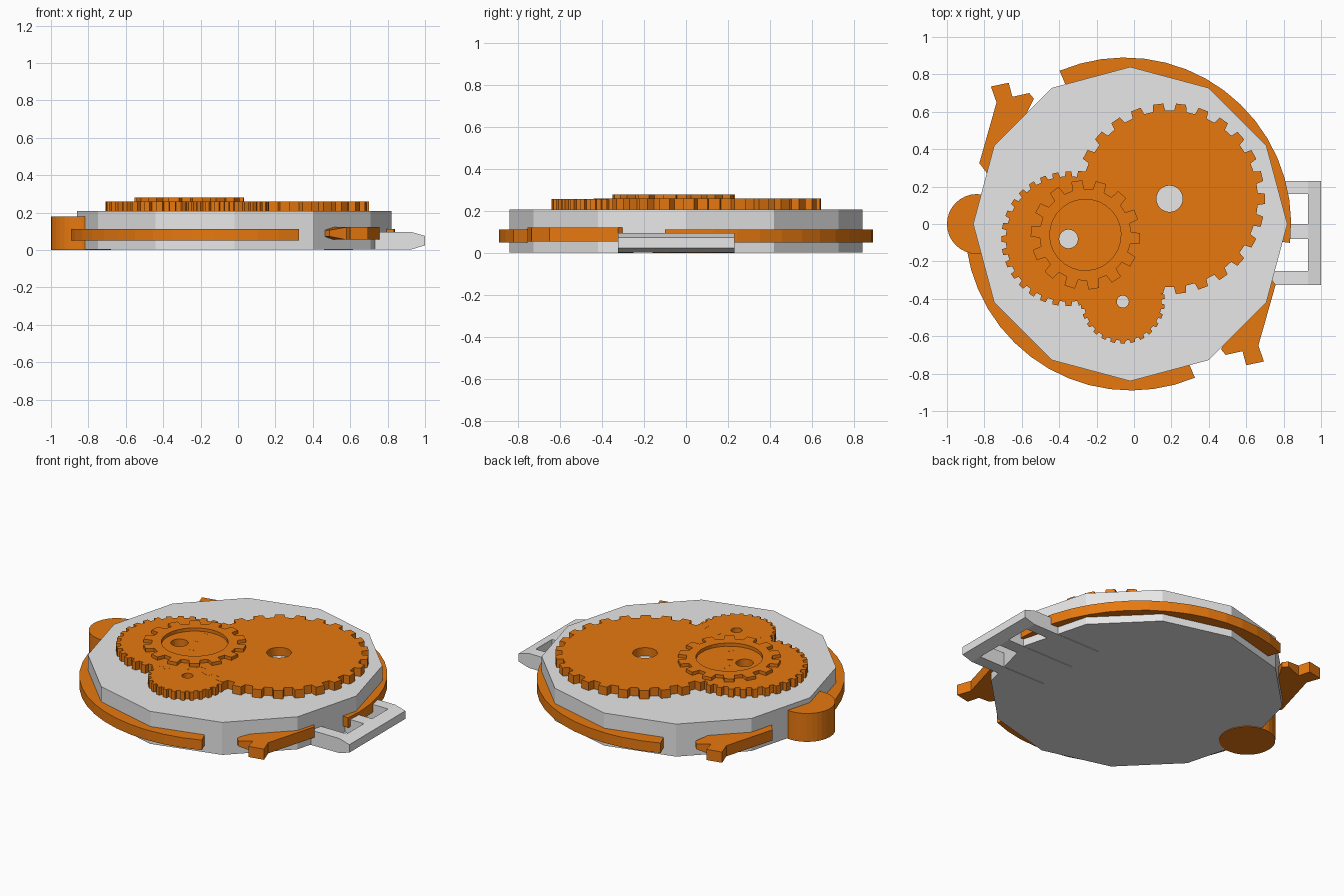
import bpy, bmesh, math
from math import cos, sin, pi, radians

if "Cube" in bpy.data.objects:
    bpy.data.objects.remove(bpy.data.objects["Cube"])


def material(name, rgb):
    m = bpy.data.materials.new(name)
    m.diffuse_color = (*rgb, 1)
    m.use_nodes = True
    m.node_tree.nodes["Principled BSDF"].inputs["Base Color"].default_value = m.diffuse_color
    return m


GREY = material("light grey", (0.8, 0.8, 0.8))
ORANGE = material("orange", (0.8, 0.19, 0.005))


def finish(name, bm, mat):
    bmesh.ops.recalc_face_normals(bm, faces=bm.faces[:])
    me = bpy.data.meshes.new(name)
    bm.to_mesh(me)
    bm.free()
    me.materials.append(mat)
    ob = bpy.data.objects.new(name, me)
    bpy.context.collection.objects.link(ob)
    return ob


def circle(cx, cy, r, n, start=0.0):
    return [(cx + r * cos(start + 2 * pi * i / n), cy + r * sin(start + 2 * pi * i / n))
            for i in range(n)]


def prism(name, pts, z0, z1, mat):
    """Extrude a flat outline from z0 up to z1."""
    bm = bmesh.new()
    face = bm.faces.new([bm.verts.new((x, y, z0)) for x, y in pts])
    ext = bmesh.ops.extrude_face_region(bm, geom=[face])
    for v in ext["geom"]:
        if isinstance(v, bmesh.types.BMVert):
            v.co.z = z1
    return finish(name, bm, mat)


def hollow(name, outer, inner, z0, z1, mat, closed=True):
    """Solid between two matching outlines; an open one gets end caps."""
    bm = bmesh.new()
    rows = [[bm.verts.new((x, y, z)) for x, y in pts]
            for pts, z in ((outer, z0), (outer, z1), (inner, z1), (inner, z0))]
    n = len(outer)
    for i in range(n if closed else n - 1):
        j = (i + 1) % n
        for k in range(4):
            a, b = rows[k], rows[(k + 1) % 4]
            bm.faces.new((a[i], a[j], b[j], b[i]))
    if not closed:
        for i in (0, n - 1):
            bm.faces.new([r[i] for r in rows])
    return finish(name, bm, mat)


def gear(name, cx, cy, r_tip, r_root, r_hole, teeth, phase, z0, z1):
    """Spur gear with slightly tapered teeth and a round bore."""
    outer, inner = [], []
    step = 2 * pi / teeth
    for t in range(teeth):
        for off, r in ((-0.29, r_root), (-0.22, r_tip), (0.22, r_tip), (0.29, r_root)):
            a = radians(phase) + (t + off) * step
            outer.append((cx + r * cos(a), cy + r * sin(a)))
            inner.append((cx + r_hole * cos(a), cy + r_hole * sin(a)))
    return hollow(name, outer, inner, z0, z1, ORANGE)


# Twelve-sided case
prism("case", circle(-0.02, 0, 0.84, 12), 0.004, 0.208, GREY)

# Gear train on top
gear("large_gear", 0.19, 0.135, 0.51, 0.472, 0.07, 26, 83, 0.205, 0.26)
gear("medium_gear", -0.35, -0.08, 0.36, 0.335, 0.05, 32, 90, 0.205, 0.2595)
gear("small_gear", -0.06, -0.415, 0.225, 0.208, 0.032, 26, 90, 0.205, 0.259)
gear("upper_gear", -0.26, -0.058, 0.293, 0.245, 0.19, 14, 99, 0.255, 0.28)


# Side bands hugging the case
def band(name, cx, a0, a1):
    n = 16
    angs = [radians(a0 + (a1 - a0) * i / n) for i in range(n + 1)]
    hollow(name, [(cx + 0.89 * cos(a), 0.89 * sin(a)) for a in angs],
           [(cx + 0.8 * cos(a), 0.8 * sin(a)) for a in angs], 0.05, 0.113, ORANGE, False)


band("right_band", -0.05, -6.5, 113)
band("left_band", -0.015, 173.5, 292.5)

# Two hooks on opposite corners, related by a half turn
hook = [(0.465, -0.67), (0.49, -0.70), (0.58, -0.68), (0.60, -0.755), (0.695, -0.735),
        (0.665, -0.65), (0.757, -0.325), (0.715, -0.27), (0.60, -0.40), (0.50, -0.60)]
for name, flip in (("front_hook", False), ("back_hook", True)):
    pts = [(-0.07 - x, -y) for x, y in hook] if flip else hook
    ob = prism(name, pts, 0.055, 0.122, ORANGE)
    # thin the short tip
    for v in ob.data.vertices:
        if abs(v.co.x + 0.035) < 0.54 and abs(v.co.y) > 0.65:
            v.co.z = 0.09 + (v.co.z - 0.09) * 0.5

# Round crown post
prism("crown_post", circle(-0.84, 0, 0.16, 32), 0.0, 0.178, ORANGE)


# Strap loop: side profiles (x, z) swept along y
def sweep_y(name, profile, y0, y1):
    bm = bmesh.new()
    a, b = [[bm.verts.new((x, y, z)) for x, z in profile] for y in (y0, y1)]
    bm.faces.new(a)
    bm.faces.new(b)
    for i in range(len(a)):
        j = (i + 1) % len(a)
        bm.faces.new((a[i], a[j], b[j], b[i]))
    finish(name, bm, GREY)


arm = [(0.46, 0.0), (0.93, 0.004), (0.93, 0.095), (0.46, 0.095)]
for name, y0, y1 in (("loop_arm_back", 0.16, 0.23), ("loop_arm_middle", -0.08, 0.0),
                     ("loop_arm_front", -0.325, -0.25)):
    sweep_y(name, arm, y0, y1)
sweep_y("loop_bar", [(0.93, 0.004), (1.0, 0.025), (1.0, 0.075), (0.93, 0.095)], -0.325, 0.23)
